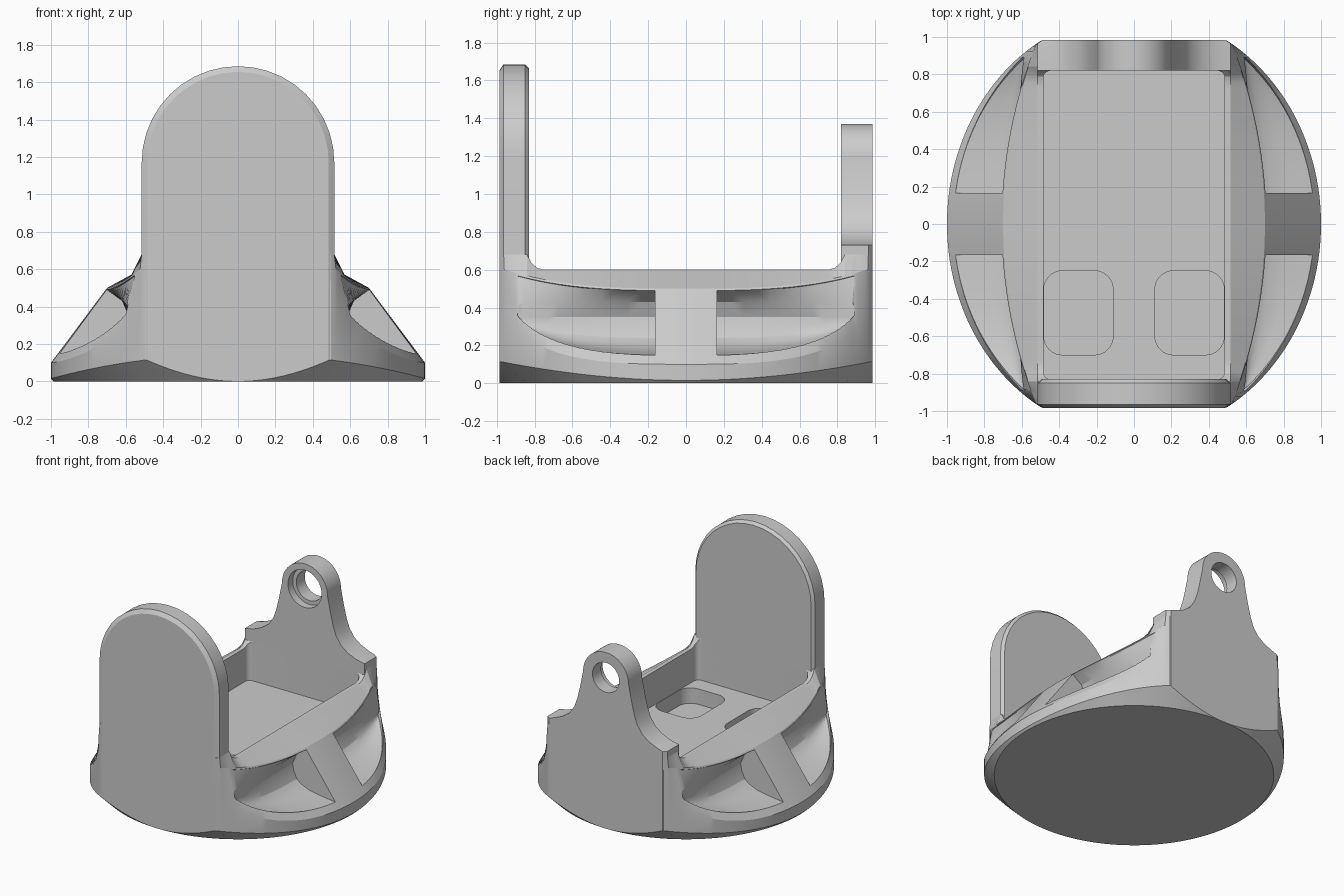
import bpy, bmesh
from math import sin, cos, pi, sqrt

cube = bpy.data.objects.get("Cube")
if cube:
    bpy.data.objects.remove(cube, do_unlink=True)

grey = bpy.data.materials.new("plain_grey")
grey.use_nodes = True
grey.diffuse_color = (0.6, 0.6, 0.6, 1)
grey.node_tree.nodes["Principled BSDF"].inputs["Base Color"].default_value = (0.6, 0.6, 0.6, 1)


def loft(name, rings):
    """Closed solid skinned through rings that share a vertex count."""
    bm = bmesh.new()
    loops = [[bm.verts.new(p) for p in ring] for ring in rings]
    for a, b in zip(loops, loops[1:]):
        for i in range(len(a)):
            j = (i + 1) % len(a)
            bm.faces.new((a[i], a[j], b[j], b[i]))
    bm.faces.new(reversed(loops[0]))
    bm.faces.new(loops[-1])
    if bm.calc_volume(signed=True) < 0:
        bmesh.ops.reverse_faces(bm, faces=bm.faces)
    mesh = bpy.data.meshes.new(name)
    bm.to_mesh(mesh)
    bm.free()
    mesh.materials.append(grey)
    obj = bpy.data.objects.new(name, mesh)
    bpy.context.collection.objects.link(obj)
    return obj


def at_y(y, points):
    return [(x, y, z) for x, z in points]


def both_sides(half):
    """Mirror a right-hand outline (bottom to top) into a full outline."""
    return half + [(-x, z) for x, z in reversed(half)]


def circle_xz(y, r, zc, n=48):
    return at_y(y, [(r * cos(2 * pi * i / n), zc + r * sin(2 * pi * i / n)) for i in range(n)])


def rounded_prism(name, x0, x1, y0, y1, z0, z1, r):
    ring = []
    corners = [(x1 - r, y1 - r), (x0 + r, y1 - r), (x0 + r, y0 + r), (x1 - r, y0 + r)]
    for k, (cx, cy) in enumerate(corners):
        for i in range(9):
            a = (k + i / 8) * pi / 2
            ring.append((cx + r * cos(a), cy + r * sin(a)))
    return loft(name, [[(x, y, z) for x, y in ring] for z in (z0, z1)])


def boolean(obj, cutter, operation="DIFFERENCE"):
    mod = obj.modifiers.new("cut", "BOOLEAN")
    mod.operation, mod.solver, mod.object = operation, "MANIFOLD", cutter
    bpy.ops.object.select_all(action="DESELECT")
    bpy.context.view_layer.objects.active = obj
    obj.select_set(True)
    bpy.ops.object.modifier_apply(modifier=mod.name)
    bpy.data.objects.remove(cutter, do_unlink=True)


FOOT = 0.985  # radius of the round foot, and half the depth


def trim_underside(obj):
    """Keep what lies inside a 45 degree cone rising from the round foot."""
    n = 128
    cone = loft("cone", [[(r * cos(2 * pi * i / n), r * sin(2 * pi * i / n), z) for i in range(n)]
                         for r, z in ((FOOT, 0), (FOOT + 2, 2))])
    boolean(obj, cone, "INTERSECT")


def flank(y):
    """Rim point, shoulder point and wall top of the base flank at y."""
    t = abs(y) / FOOT
    xe = sqrt(1 - (y / 1.13) ** 2)
    ze = 0.1 + 0.5 * (1 - (1 - t ** 3) ** (1 / 3))
    xb = min(0.515 + 0.185 * (1 - t * t), xe - 0.001)
    zb = 0.5 + 0.11 * t ** 3
    f = min(max(abs(y) - 0.75, 0), 0.08)
    zt = 0.601 + 0.08 - sqrt(0.08 ** 2 - f * f)
    return (xe, ze), (xb, zb), (min(0.515, xe - 0.002), zt)


# Base with sloping flanks and a conical underside
rings = []
for i in range(65):
    y = 0.981 * sin(pi * (i / 64 - 0.5))
    rim, shoulder, top = flank(y)
    lip = sqrt(rim[0] ** 2 + y * y) - FOOT
    under = [(sqrt((FOOT + lip * k / 3) ** 2 - y * y), lip * k / 3) for k in range(4)]
    rings.append(at_y(y, both_sides(under + [rim, shoulder, top])))
base = loft("base", rings)
boolean(base, rounded_prism("tray", -0.485, 0.485, -0.83, 0.82, 0.34, 2, 0.04))

# Two rounded wells in the tray floor
for x0 in (-0.482, 0.112):
    boolean(base, rounded_prism("well", x0, x0 + 0.37, -0.7, -0.25, 0.22, 0.5, 0.1))

# Four scooped pockets, leaving a rib on each flank
for sx in (-1, 1):
    for sy in (-1, 1):
        rings = []
        for i in range(17):
            y = 0.165 + 0.725 * sin(pi / 2 * i / 16)
            rim, shoulder, top = flank(y)
            fade = 1 - (y / 0.92) ** 4
            bx, bz = 0.585, 0.35
            dx, dz = rim[0] - 0.035, rim[1] + 0.047
            section = [(shoulder[0], shoulder[1] - 0.015), (bx + 0.035 * fade, 0.43), (bx, bz)]
            for s, drop in ((0.03, 0.05), (0.1, 0.09), (0.2, 0.1), (0.4, 0.09), (0.65, 0.055)):
                section.append((bx + (dx - bx) * s, bz + (dz - bz) * s - drop * fade))
            section += [(dx, dz), (rim[0] + 0.2, 0.75)]
            rings.append([(sx * x, sy * y, z) for x, z in section])
        boolean(base, loft("pocket", rings))


# Tall round-topped front plate with chamfered edges
def arch(r):
    return both_sides([(r, -0.05)] + [(r * cos(a * pi / 20), 1.17 + r * sin(a * pi / 20))
                                      for a in range(10)] + [(0.001, 1.17 + r)])


front_plate = loft("front_plate", [at_y(y, arch(r)) for y, r in
                                   ((-FOOT, 0.485), (-0.965, 0.515), (-0.85, 0.515), (-0.83, 0.495))])
trim_underside(front_plate)


# Rear plate with shoulders sweeping up into a round lug
def lug(w):
    half = [(w, -0.05), (w, 0.73), (0.44, 0.745), (0.37, 0.775), (0.31, 0.82),
            (0.27, 0.88), (0.245, 0.95), (0.225, 1.03)]
    return both_sides(half + [(0.195 * cos(a * pi / 40), 1.175 + 0.195 * sin(a * pi / 40))
                              for a in range(20)])


rear_plate = loft("rear_plate", [at_y(y, lug(w)) for y, w in
                                 ((0.82, 0.515), (0.965, 0.515), (FOOT, 0.487))])
boolean(rear_plate, loft("bore", [circle_xz(y, r, 1.175) for y, r in
                                  ((0.7, 0.145), (0.88, 0.145), (0.88, 0.115), (1.1, 0.115))]))
trim_underside(rear_plate)

# Smooth the curves, keep the corners crisp
for obj in (base, front_plate, rear_plate):
    bpy.ops.object.select_all(action="DESELECT")
    bpy.context.view_layer.objects.active = obj
    obj.select_set(True)
    bpy.ops.object.shade_smooth_by_angle(angle=0.4)
